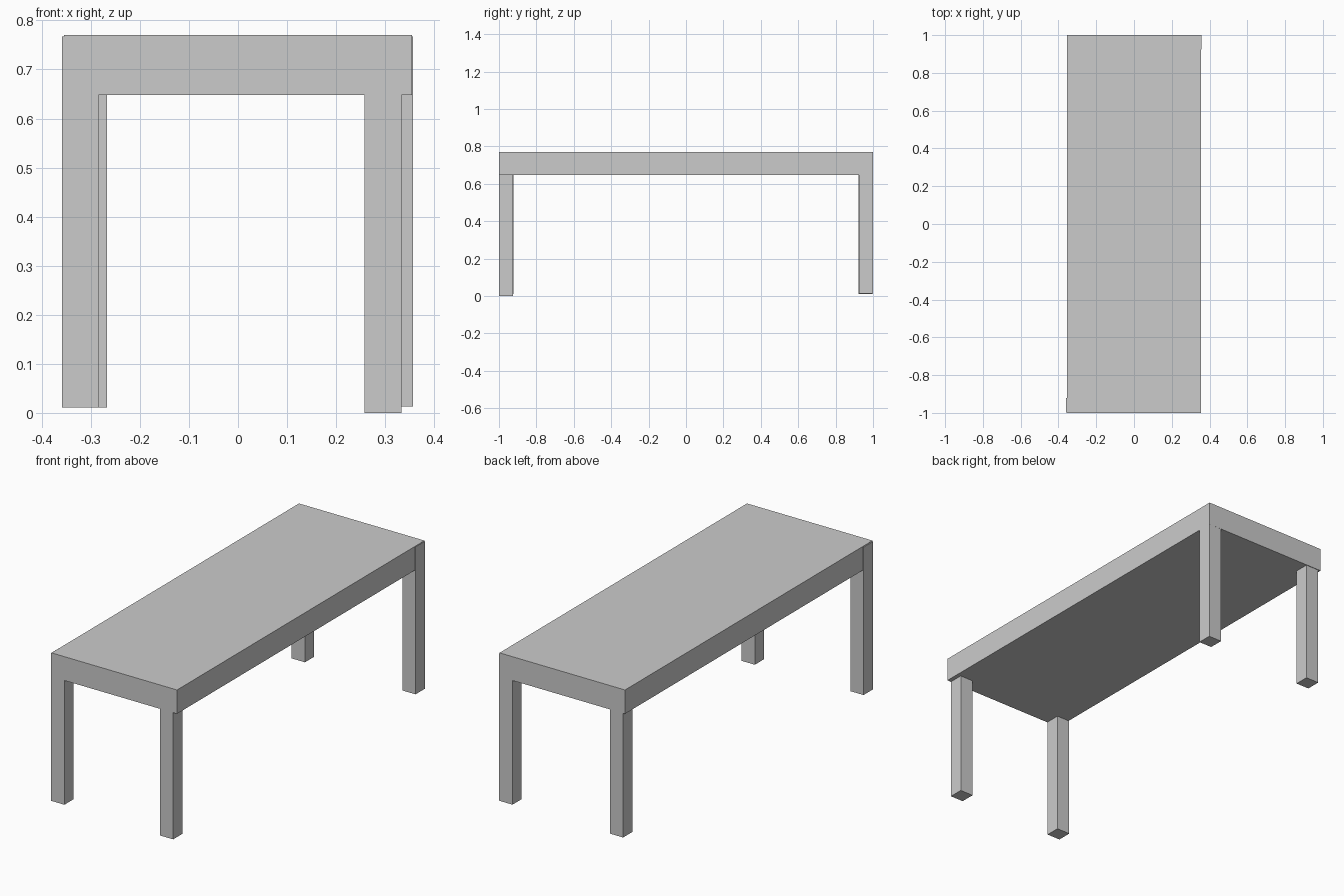
import bpy

if "Cube" in bpy.data.objects:
    bpy.data.objects.remove(bpy.data.objects["Cube"])

TOP_Z, UNDER_Z = 0.77, 0.648
LEG_W = 0.075


def box(name, lo, hi):
    """Axis-aligned box between two opposite corners."""
    centre = [(a + b) / 2 for a, b in zip(lo, hi)]
    bpy.ops.mesh.primitive_cube_add(size=1, location=centre)
    obj = bpy.context.object
    obj.name = name
    obj.scale = [b - a for a, b in zip(lo, hi)]
    bpy.ops.object.transform_apply(location=False, rotation=False, scale=True)
    return obj


# Thick slab top
box("table_top", (-0.355, -1.0, UNDER_Z), (0.355, 1.0, TOP_Z))

# Slightly uneven legs: name, left x, front y, foot z, upper end z
legs = [
    ("front_left_leg", -0.359, -0.997, 0.011, 0.767),
    ("front_right_leg", 0.258, -0.9995, 0.0, 0.767),
    ("back_left_leg", -0.342, 0.997 - LEG_W, 0.011, 0.767),
    ("back_right_leg", 0.282, 0.9995 - LEG_W, 0.013, 0.767),
]
for name, x, y, foot, head in legs:
    box(name, (x, y, foot), (x + LEG_W, y + LEG_W, head))
